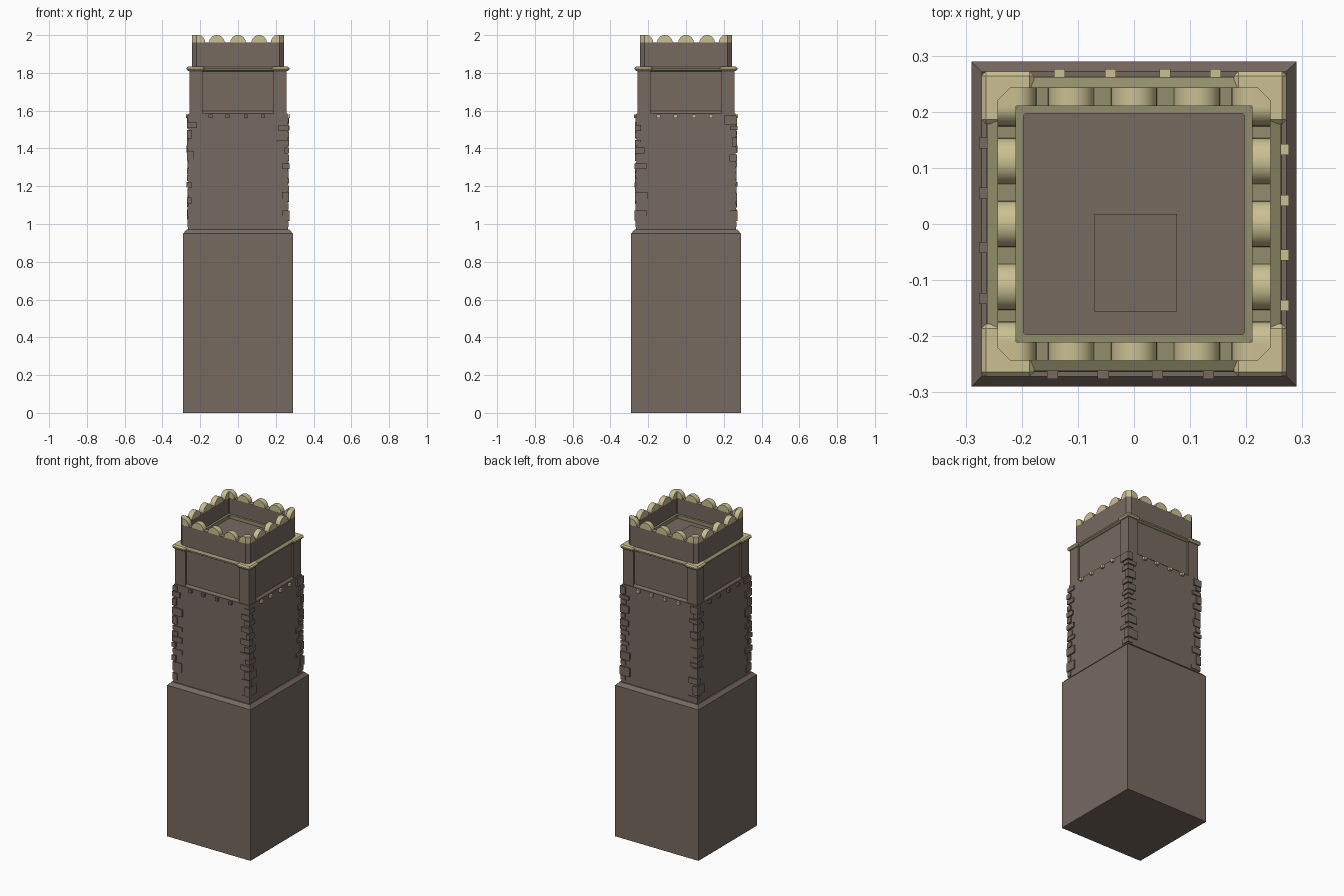
import bpy, bmesh, math, random
from mathutils import Matrix, Vector

if "Cube" in bpy.data.objects:
    bpy.data.objects.remove(bpy.data.objects["Cube"])

random.seed(4)


def material(name, rgb):
    m = bpy.data.materials.new(name)
    m.diffuse_color = (*rgb, 1)
    m.use_nodes = True
    m.node_tree.nodes["Principled BSDF"].inputs["Base Color"].default_value = m.diffuse_color
    return m


BROWN = material("brown stone", (0.185, 0.142, 0.118))
CREAM = material("cream stone", (0.60, 0.53, 0.29))
OLIVE = material("olive stone", (0.29, 0.27, 0.15))


def finish(name, bm, mats, smooth=False):
    bmesh.ops.remove_doubles(bm, verts=bm.verts, dist=1e-5)
    bmesh.ops.recalc_face_normals(bm, faces=bm.faces)
    me = bpy.data.meshes.new(name)
    bm.to_mesh(me)
    bm.free()
    for m in mats:
        me.materials.append(m)
    ob = bpy.data.objects.new(name, me)
    bpy.context.collection.objects.link(ob)
    if smooth:
        bpy.ops.object.select_all(action='DESELECT')
        ob.select_set(True)
        bpy.context.view_layer.objects.active = ob
        bpy.ops.object.shade_smooth_by_angle(angle=math.radians(35))
    return ob


def add_box(bm, lo, hi, rot=0):
    lo, hi = Vector(lo), Vector(hi)
    mat = (Matrix.Rotation(rot * math.pi / 2, 4, 'Z') @ Matrix.Translation((lo + hi) / 2)
           @ Matrix.Diagonal((*(hi - lo), 1)))
    bmesh.ops.create_cube(bm, size=1, matrix=mat)


def octagon(r, c):
    pts = []
    for k in range(4):
        a = Matrix.Rotation(k * math.pi / 2, 2)
        pts += [a @ Vector((r - c, -r)), a @ Vector((r, -r + c))]
    return pts


def add_square_stack(bm, levels):
    # stacked square sections (half width, height), capped at both ends
    loops = [[bm.verts.new((sx * r, sy * r, z)) for sx, sy in ((-1, -1), (1, -1), (1, 1), (-1, 1))]
             for r, z in levels]
    for a, b in zip(loops, loops[1:]):
        for i in range(4):
            bm.faces.new((a[i], a[(i + 1) % 4], b[(i + 1) % 4], b[i]))
    bm.faces.new(loops[0])
    bm.faces.new(loops[-1])


def ring(name, outer, inner, z0, z1, mats):
    bm = bmesh.new()
    loops = [[bm.verts.new((p.x, p.y, z)) for p in pts]
             for pts, z in ((outer, z0), (outer, z1), (inner, z1), (inner, z0))]
    n = len(outer)
    for j in range(4):
        a, b = loops[j], loops[(j + 1) % 4]
        for i in range(n):
            f = bm.faces.new((a[i], a[(i + 1) % n], b[(i + 1) % n], b[i]))
            f.material_index = (len(mats) - 1) if j == 1 else 0
    return finish(name, bm, mats)


# base block with sloped shoulder, then the shaft
bm = bmesh.new()
add_square_stack(bm, [(0.29, 0), (0.29, 0.95), (0.272, 0.97)])
finish("base_block", bm, [BROWN])
bm = bmesh.new()
add_square_stack(bm, [(0.264, 0.97), (0.261, 1.585)])
finish("shaft", bm, [BROWN])

# rough corner stones wrapping each shaft edge
bm = bmesh.new()
for k in range(4):
    z, i = 0.985, 0
    while z < 1.55:
        h = random.uniform(0.022, 0.05)
        if i == 1:
            h = 0.055
        out = random.uniform(0.267, 0.272)
        w = [random.uniform(0.05, 0.07), random.uniform(0.025, 0.04)]
        if i % 2:
            w.reverse()
        add_box(bm, (out - w[0], -out, z), (out, -out + w[1], min(z + h, 1.575)), k)
        z += h + random.uniform(0.003, 0.014)
        i += 1
finish("corner_stones", bm, [BROWN])

# small blocks under the upper storey
for name, sides, mat in (("brown_dentils", (0, 3), BROWN), ("cream_dentils", (1, 2), CREAM)):
    bm = bmesh.new()
    for k in sides:
        for x in (-0.145, -0.055, 0.042, 0.133):
            add_box(bm, (x - 0.01, -0.276, 1.562), (x + 0.01, -0.25, 1.58), k)
    finish(name, bm, [mat])

# upper storey: recessed panels, sloped sill, corner pilasters
bm = bmesh.new()
add_square_stack(bm, [(0.257, 1.585), (0.245, 1.598), (0.245, 1.815)])
finish("upper_storey", bm, [BROWN])
bm = bmesh.new()
for k in range(4):
    add_box(bm, (0.187, -0.257, 1.585), (0.257, -0.187, 1.815), k)
finish("corner_pilasters", bm, [BROWN])

# cornice
bm = bmesh.new()
add_square_stack(bm, [(0.25, 1.808), (0.262, 1.815), (0.262, 1.824), (0.244, 1.832)])
finish("cornice_band", bm, [OLIVE])
bm = bmesh.new()
for k in range(4):
    add_box(bm, (0.178, -0.272, 1.81), (0.272, -0.178, 1.834), k)
bmesh.ops.bevel(bm, geom=[e for e in bm.edges], offset=0.008, segments=1, affect='EDGES')
finish("cornice_corners", bm, [CREAM])

# parapet with olive top, inner ledge, roof floor and hatch
W, C, INN, TOP = 0.243, 0.022, 0.21, 1.96
ring("parapet", octagon(W, C), octagon(INN, 0.004), 1.825, TOP, [BROWN, OLIVE])
ring("inner_ledge", octagon(0.211, 0.003), octagon(0.197, 0.003), 1.825, 1.862, [OLIVE])
bm = bmesh.new()
add_box(bm, (-0.21, -0.21, 1.82), (0.21, 0.21, 1.84))
finish("roof_floor", bm, [BROWN])
bm = bmesh.new()
add_box(bm, (-0.07, -0.156, 1.838), (0.077, 0.018, 1.844))
finish("roof_hatch", bm, [BROWN])

# half-round merlons, three per side
bm = bmesh.new()
N = 14
for k in range(4):
    rot = Matrix.Rotation(k * math.pi / 2, 3, 'Z')
    for cx in (-0.112, 0, 0.112):
        loops = [[bm.verts.new(rot @ Vector((cx + 0.041 * math.cos(math.pi * i / N), y,
                                             TOP + 0.04 * math.sin(math.pi * i / N))))
                  for i in range(N + 1)] for y in (-W, -INN)]
        for i in range(N + 1):
            j = (i + 1) % (N + 1)
            bm.faces.new((loops[0][i], loops[0][j], loops[1][j], loops[1][i]))
        for l in loops:
            bm.faces.new(l)
finish("merlons", bm, [CREAM], True)

# corner merlons: quarter-round arms that bend around the chamfered corner
bm = bmesh.new()
arm = []
for i in range(9):
    t = math.pi / 2 * i / 8
    x = 0.208 - 0.034 * math.cos(t)
    arm.append(((x, -W), (x, -INN), 0.04 * math.sin(t)))
arm.append(((W - C, -W), (INN, -INN), 0.04))
flip = [((-o[1], -o[0]), (-n[1], -n[0]), h) for o, n, h in reversed(arm)]
for k in range(4):
    rot = Matrix.Rotation(k * math.pi / 2, 3, 'Z')
    secs = []
    for o, n, h in arm + flip:
        secs.append([bm.verts.new(rot @ Vector((*p, z)))
                     for p, z in ((o, TOP - 0.002), (o, TOP + h), (n, TOP + h), (n, TOP - 0.002))])
    for a, b in zip(secs, secs[1:]):
        for i in range(3):
            if i == 2 and (a[2].co - b[2].co).length < 1e-6:
                continue
            bm.faces.new((a[i], a[i + 1], b[i + 1], b[i]))
    bm.faces.new(secs[0])
    bm.faces.new(secs[-1])
finish("corner_merlons", bm, [CREAM], True)
